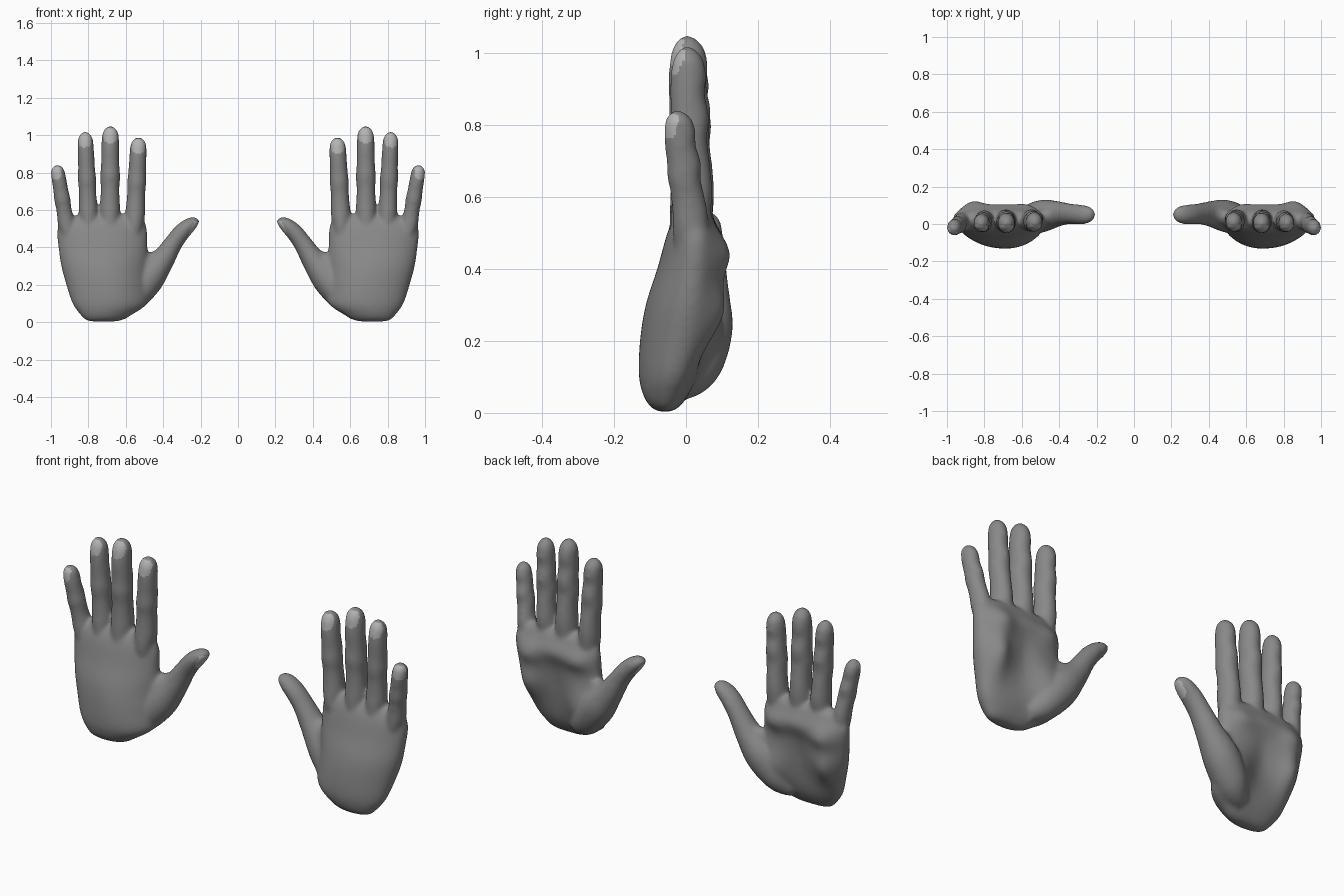
import bpy, bmesh, math
from mathutils import Vector

if "Cube" in bpy.data.objects:
    bpy.data.objects.remove(bpy.data.objects["Cube"])


def material(name, value):
    m = bpy.data.materials.new(name)
    m.diffuse_color = (value, value, value, 1)
    m.use_nodes = True
    m.node_tree.nodes["Principled BSDF"].inputs["Base Color"].default_value = m.diffuse_color
    return m


SKIN = material("grey_skin", 0.25)
NAIL = material("pale_nail", 0.45)

# Sections are (x, y, z, half width, dorsal depth, palmar depth)
PALM = [(.72, -.058, .003, .06, .015, .015), (.715, -.055, .012, .10, .038, .03),
        (.705, -.05, .04, .138, .065, .05), (.685, -.035, .10, .20, .096, .065),
        (.69, -.01, .20, .228, .118, .062), (.71, .008, .30, .235, .120, .066),
        (.722, .02, .40, .238, .100, .064), (.727, .025, .48, .241, .083, .062),
        (.724, .025, .52, .232, .069, .055), (.715, .024, .553, .205, .048, .045),
        (.70, .022, .577, .14, .022, .022)]
THUMB = [(.64, .0, .07, .04, .04, .04), (.57, .02, .125, .075, .08, .08),
         (.485, .045, .23, .088, .088, .085), (.405, .055, .33, .064, .068, .066),
         (.347, .055, .42, .050, .056, .055), (.302, .05, .48, .046, .052, .055),
         (.262, .05, .517, .040, .050, .050), (.235, .05, .535, .030, .041, .041),
         (.216, .05, .543, .017, .026, .026), (.208, .05, .546, .004, .006, .006)]
# Skin between thumb and index finger
WEB = [(.66, .0, .20, .10, .08, .05), (.58, .012, .25, .11, .078, .05),
       (.50, .035, .29, .090, .062, .045), (.44, .05, .33, .056, .05, .04),
       (.40, .055, .37, .035, .03, .03)]
# Pads and hollow of the palm: x, z, spread in x, spread in z, height
PADS = [(.87, .44, .08, .06, .044), (.56, .455, .08, .05, .034), (.71, .47, .09, .05, .018),
        (.875, .27, .065, .11, .062), (.56, .19, .085, .10, .045), (.71, .31, .05, .10, -.012)]

# Finger outline along its length: position, width, dorsal and palmar factors
OUTLINE = [(-.45, .6, .6, .5), (-.2, .88, 1.1, .9), (0, 1.08, 1.1, 1.12), (.12, 1.04, 1.02, 1.18),
           (.28, .98, .98, 1.08), (.42, 1.05, 1.08, .98), (.55, .97, 1.0, 1.13),
           (.70, .95, 1.0, .92), (.80, .93, .95, 1.04), (.90, .87, .8, .94),
           (.95, .69, .6, .72), (.985, .4, .35, .4), (1, .08, .08, .08)]
# Fingers: base, tip, radius, nail direction
FINGERS = {
    "index": ((.55, .018, .57), (.53, .008, .99), .049, (0, -1, 0)),
    "middle": ((.685, .015, .58), (.682, .002, 1.05), .051, (0, -1, 0)),
    "ring": ((.80, .015, .58), (.818, .002, 1.02), .047, (.1, -1, 0)),
    "pinky": ((.917, .012, .52), (.970, -.026, .842), .042, (.45, -.9, 0)),
}


def finger_sections(base, tip, r):
    b, t = Vector(base), Vector(tip)
    return [(*b.lerp(t, f), r * w, r * 1.08 * d, r * 1.08 * p) for f, w, d, p in OUTLINE]


def smooth_path(sections, steps=4):
    """Catmull-Rom interpolation of the sections."""
    n, out = len(sections), []
    for i in range(n - 1):
        a, b, c, d = (sections[min(max(i + k, 0), n - 1)] for k in (-1, 0, 1, 2))
        for s in range(steps):
            t = s / steps
            out.append([q + .5 * t * (r - p + t * (2 * p - 5 * q + 4 * r - e
                        + t * (3 * (q - r) + e - p)))
                        for p, q, r, e in zip(a, b, c, d)])
    return out + [list(sections[-1])]


def pad_height(x, z):
    return sum(h * math.exp(-((x - px) / sx) ** 2 - ((z - pz) / sz) ** 2)
               for px, pz, sx, sz, h in PADS)


def loft(bm, sections, side, palm=False, count=32):
    """Closed tube through the sections, mirrored in x when side is -1."""
    path = smooth_path(sections)
    rings = []
    for i, (x, y, z, w, front, back) in enumerate(path):
        p, q = path[max(i - 1, 0)], path[min(i + 1, len(path) - 1)]
        t = Vector((q[0] - p[0], 0, q[2] - p[2])).normalized()
        if palm:
            t = Vector((0, 0, 1))
        ring = []
        for k in range(count):
            a = 2 * math.pi * k / count
            c, s = math.cos(a), math.sin(a)
            power = 2.5 if palm and s > 0 else 2.0
            u = math.copysign(abs(c) ** (2 / power), c) * w
            v = math.copysign(abs(s) ** (2 / power), s) * (back if s > 0 else front)
            if palm and s > 0:
                v += s * pad_height(x + u, z)
            if palm and u < 0:
                # the edge beside the thumb curls towards the palm
                v += .05 * (u / w) ** 2 * math.exp(-((z - .2) / .13) ** 2)
            ring.append(bm.verts.new(((x + u * t.z) * side, y + v, z - u * t.x)))
        rings.append(ring)
    for r0, r1 in zip(rings, rings[1:]):
        for k in range(count):
            j = (k + 1) % count
            bm.faces.new((r0[k], r0[j], r1[j], r1[k]))
    bm.faces.new(rings[0][::-1])
    bm.faces.new(rings[-1])


def paint_nails(mesh, side):
    """Give the nail faces their own colour by place and direction."""
    nails = []
    for base, tip, r, normal in FINGERS.values():
        axis = (Vector(tip) - Vector(base)).normalized()
        nails.append((Vector(tip) - axis * r * .98, axis, Vector(normal), r * .72, r * .78))
    nails.append((Vector((.25, .045, .515)), Vector((-.72, 0, .69)),
                  Vector((-.68, -.25, -.69)), .034, .042))
    for poly in mesh.polygons:
        c, n = poly.center.copy(), poly.normal.copy()
        c.x *= side
        n.x *= side
        for centre, axis, normal, half_w, half_l in nails:
            d = c - centre
            if d.length > .1 or n.dot(normal.normalized()) < .3:
                continue
            along, across = d.dot(axis), d.dot(axis.cross(normal).normalized())
            if abs(along / half_l) ** 3 + abs(across / half_w) ** 3 < 1:
                poly.material_index = 1


def build_hand(name, side):
    bm = bmesh.new()
    loft(bm, PALM, side, True, 72)
    loft(bm, THUMB, side)
    loft(bm, WEB, side)
    for base, tip, r, _ in FINGERS.values():
        loft(bm, finger_sections(base, tip, r), side)
    bmesh.ops.recalc_face_normals(bm, faces=bm.faces)
    raw = bpy.data.meshes.new(name + "_parts")
    bm.to_mesh(raw)
    bm.free()
    hand = bpy.data.objects.new(name, raw)
    bpy.context.collection.objects.link(hand)

    # Fuse the parts into one skin and soften the joins
    fuse = hand.modifiers.new("fuse", "REMESH")
    fuse.mode = "VOXEL"
    fuse.voxel_size = .008
    soften = hand.modifiers.new("soften", "SMOOTH")
    soften.factor = .5
    soften.iterations = 20
    bpy.context.view_layer.update()
    graph = bpy.context.evaluated_depsgraph_get()
    skin = bpy.data.meshes.new_from_object(hand.evaluated_get(graph))
    hand.modifiers.clear()
    hand.data = skin
    bpy.data.meshes.remove(raw)
    skin.name = name

    skin.materials.clear()
    skin.materials.append(SKIN)
    skin.materials.append(NAIL)
    for poly in skin.polygons:
        poly.use_smooth = True
        poly.material_index = 0
    paint_nails(skin, side)


build_hand("right_side_hand", 1)
build_hand("left_side_hand", -1)
